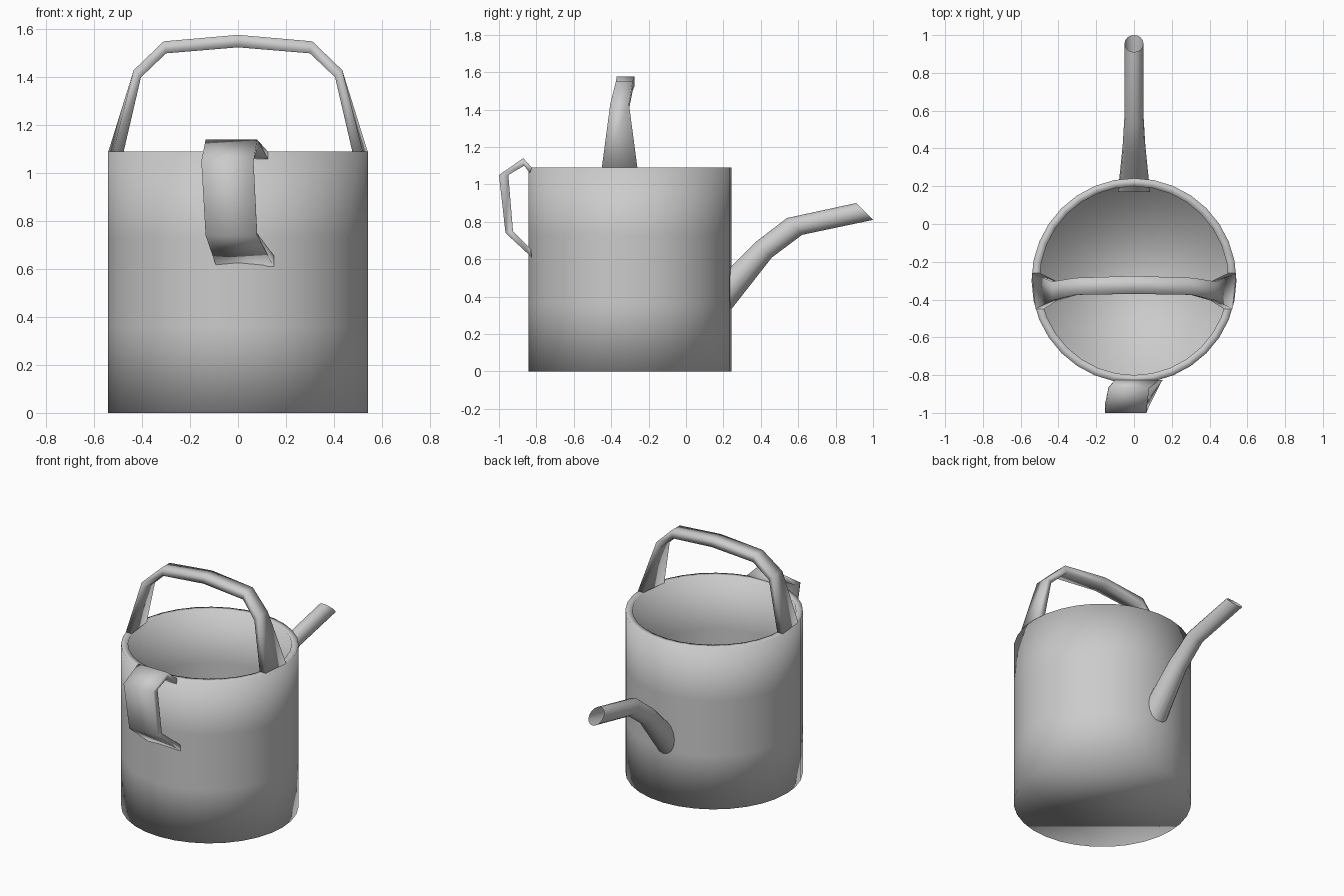
import bpy
import bmesh
from math import sin, cos, pi, sqrt

if "Cube" in bpy.data.objects:
    bpy.data.objects.remove(bpy.data.objects["Cube"], do_unlink=True)

# Single plain grey
grey = bpy.data.materials.new("plain grey")
grey.use_nodes = True
COLOUR = (0.6, 0.6, 0.6, 1)
grey.diffuse_color = COLOUR
grey.node_tree.nodes["Principled BSDF"].inputs["Base Color"].default_value = COLOUR

CY = -0.30      # body centre
R_OUT, R_IN, RIM = 0.5425, 0.50, 1.09


def loft(name, rings, caps=True):
    """Skin a list of closed rings, with smooth shading throughout."""
    bm = bmesh.new()
    loops = [[bm.verts.new(p) for p in ring] for ring in rings]
    n = len(loops[0])
    for a, b in zip(loops, loops[1:]):
        for i in range(n):
            j = (i + 1) % n
            bm.faces.new((a[i], a[j], b[j], b[i]))
    if caps:
        bm.faces.new(loops[0][::-1])
        bm.faces.new(loops[-1])
    bmesh.ops.recalc_face_normals(bm, faces=bm.faces)
    for f in bm.faces:
        f.smooth = True
    mesh = bpy.data.meshes.new(name)
    bm.to_mesh(mesh)
    bm.free()
    mesh.materials.append(grey)
    obj = bpy.data.objects.new(name, mesh)
    bpy.context.collection.objects.link(obj)
    return obj


def circle(r, z, n=32):
    return [(r * cos(2 * pi * i / n), CY + r * sin(2 * pi * i / n), z) for i in range(n)]


# Open-topped body: up the outside, over the rim, down the inside
loft("body", [circle(r, z) for r, z in (
    (R_OUT, 0), (R_OUT, 0.36), (R_OUT, 0.73), (R_OUT, RIM),
    (R_IN, RIM), (R_IN, 0.73), (R_IN, 0.36), (R_IN, 0.04))])

# Spout: open tube; each station is top (y, z), bottom (y, z), half width
spout = []
for ty, tz, by, bz, w in ((0.17, 0.49, 0.17, 0.24, 0.085), (0.37, 0.69, 0.46, 0.61, 0.06),
                          (0.54, 0.82, 0.62, 0.73, 0.05), (0.91, 0.90, 1.0, 0.81, 0.05)):
    ring = []
    for i in range(16):
        a = 2 * pi * i / 16
        t = (1 + cos(a)) / 2
        ring.append((w * sin(a), by + (ty - by) * t, bz + (tz - bz) * t))
    spout.append(ring)
loft("spout", spout, caps=False)


# Arched carrying handle, its feet following the curve of the rim
def on_rim(r, y):
    return sqrt(r * r - (y - CY) ** 2)


Y0, Y1 = -0.45, -0.26
half = [[(on_rim(R_OUT, Y0), Y0, RIM), (on_rim(R_OUT, Y1), Y1, RIM),
         (on_rim(R_IN, Y1), Y1, RIM), (on_rim(R_IN, Y0), Y0, RIM)]]
for xo, zo, xi, zi, y0, y1 in ((0.435, 1.43, 0.405, 1.40, -0.405, -0.305),
                               (0.31, 1.55, 0.30, 1.50, -0.375, -0.285)):
    half.append([(xo, y0, zo), (xo, y1, zo), (xi, y1, zi), (xi, y0, zi)])
crown = [(0, -0.37, 1.577), (0, -0.275, 1.577), (0, -0.275, 1.525), (0, -0.37, 1.525)]
mirrored = [[(-x, y, z) for x, y, z in ring] for ring in reversed(half)]
loft("carrying_handle", half + [crown] + mirrored)

# Strap grip on the front: left x, right x, outer (y, z), inner (y, z)
strap = []
for x0, x1, oy, oz, iy, iz in ((-0.09, 0.15, -0.825, 0.61, -0.83, 0.655),
                               (-0.135, 0.08, -0.965, 0.74, -0.925, 0.75),
                               (-0.153, 0.065, -1.0, 1.05, -0.95, 1.05),
                               (-0.135, 0.08, -0.87, 1.14, -0.865, 1.10),
                               (-0.10, 0.125, -0.825, 1.09, -0.835, 1.06)):
    strap.append([(x0, oy, oz), (x1, oy, oz), (x1, iy, iz), (x0, iy, iz)])
loft("front_grip", strap)
